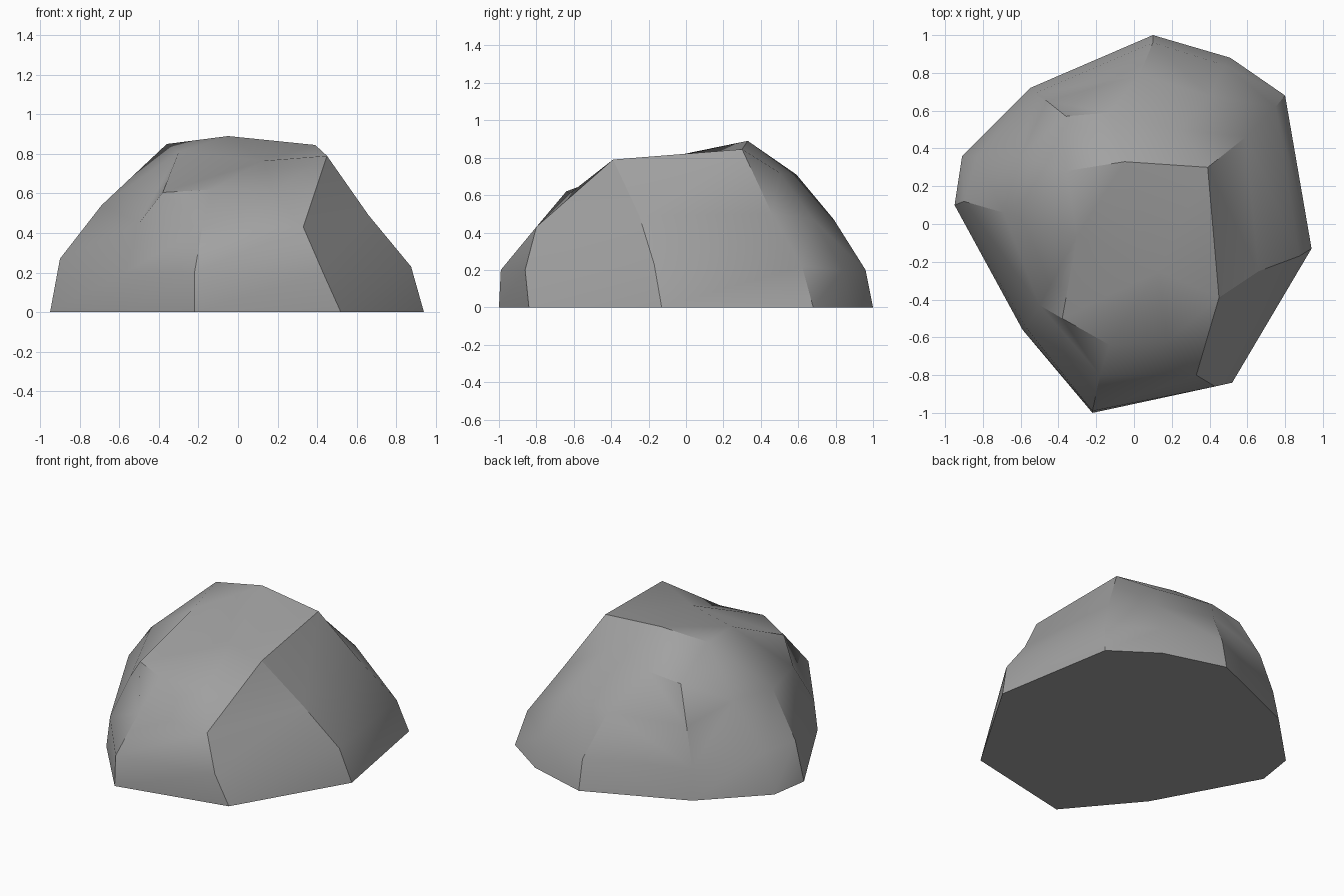
import bpy, bmesh, math

cube = bpy.data.objects.get("Cube")
if cube:
    bpy.data.objects.remove(cube, do_unlink=True)

# One flat stone grey
stone = bpy.data.materials.new("stone_grey")
stone.use_nodes = True
grey = (0.36, 0.36, 0.36, 1)
stone.diffuse_color = grey
stone.node_tree.nodes["Principled BSDF"].inputs["Base Color"].default_value = grey

# Four outlines of the boulder, counted clockwise from the back
ground = [(.1, 1, 0), (.51, .88, 0), (.8, .68, 0), (.94, -.13, 0), (.52, -.84, 0),
          (-.22, -1, 0), (-.59, -.56, 0), (-.95, .1, 0), (-.91, .36, 0), (-.55, .72, 0)]
skirt = [(.1, .96, .2), (.48, .84, .2), (.75, .62, .22), (.875, -.17, .23), (.43, -.86, .2),
         (-.22, -.99, .2), (-.57, -.55, .2), (-.9, .12, .27), (-.83, .36, .26), (-.53, .69, .2)]
shoulder = [(.03, .79, .47), (.4, .68, .47), (.59, .46, .5), (.66, -.25, .49), (.33, -.8, .43),
            (-.18, -.8, .43), (-.5, -.43, .45), (-.69, .06, .54), (-.6, .36, .55), (-.46, .65, .45)]
crown = [(-.13, .59, .71), (.24, .5, .72), (.39, .3, .845), (.45, -.39, .79), (.18, -.62, .61),
         (-.13, -.64, .62), (-.38, -.5, .605), (-.3, -.06, .81), (-.36, .28, .85), (-.36, .57, .68)]

bm = bmesh.new()
rings = [[bm.verts.new(p) for p in ring] for ring in (ground, skirt, shoulder, crown)]
count = len(ground)

# Flat underside and lofted sides
bm.faces.new(rings[0])
for low, high in zip(rings, rings[1:]):
    for i in range(count):
        j = (i + 1) % count
        bm.faces.new((low[i], high[i], high[j], low[j]))

# Top: a rear peak and a lower front saddle, each fanned to the crown
top = rings[-1]
peak = bm.verts.new((-.05, .33, .89))
saddle = bm.verts.new((.13, -.25, .765))
for i in range(count):
    j = (i + 1) % count
    hub = saddle if 2 <= i < 7 else peak
    bm.faces.new((top[i], hub, top[j]))
bm.faces.new((peak, saddle, top[2]))
bm.faces.new((peak, top[7], saddle))

bmesh.ops.triangulate(bm, faces=[f for f in bm.faces if len(f.verts) == 4],
                      quad_method='SHORT_EDGE')
bmesh.ops.recalc_face_normals(bm, faces=bm.faces)

mesh = bpy.data.meshes.new("boulder")
bm.to_mesh(mesh)
bm.free()
mesh.materials.append(stone)
boulder = bpy.data.objects.new("boulder", mesh)
bpy.context.collection.objects.link(boulder)

# Soft facets with the strongest breaks left crisp
bpy.ops.object.select_all(action='DESELECT')
boulder.select_set(True)
bpy.context.view_layer.objects.active = boulder
bpy.ops.object.shade_smooth_by_angle(angle=math.radians(32))
